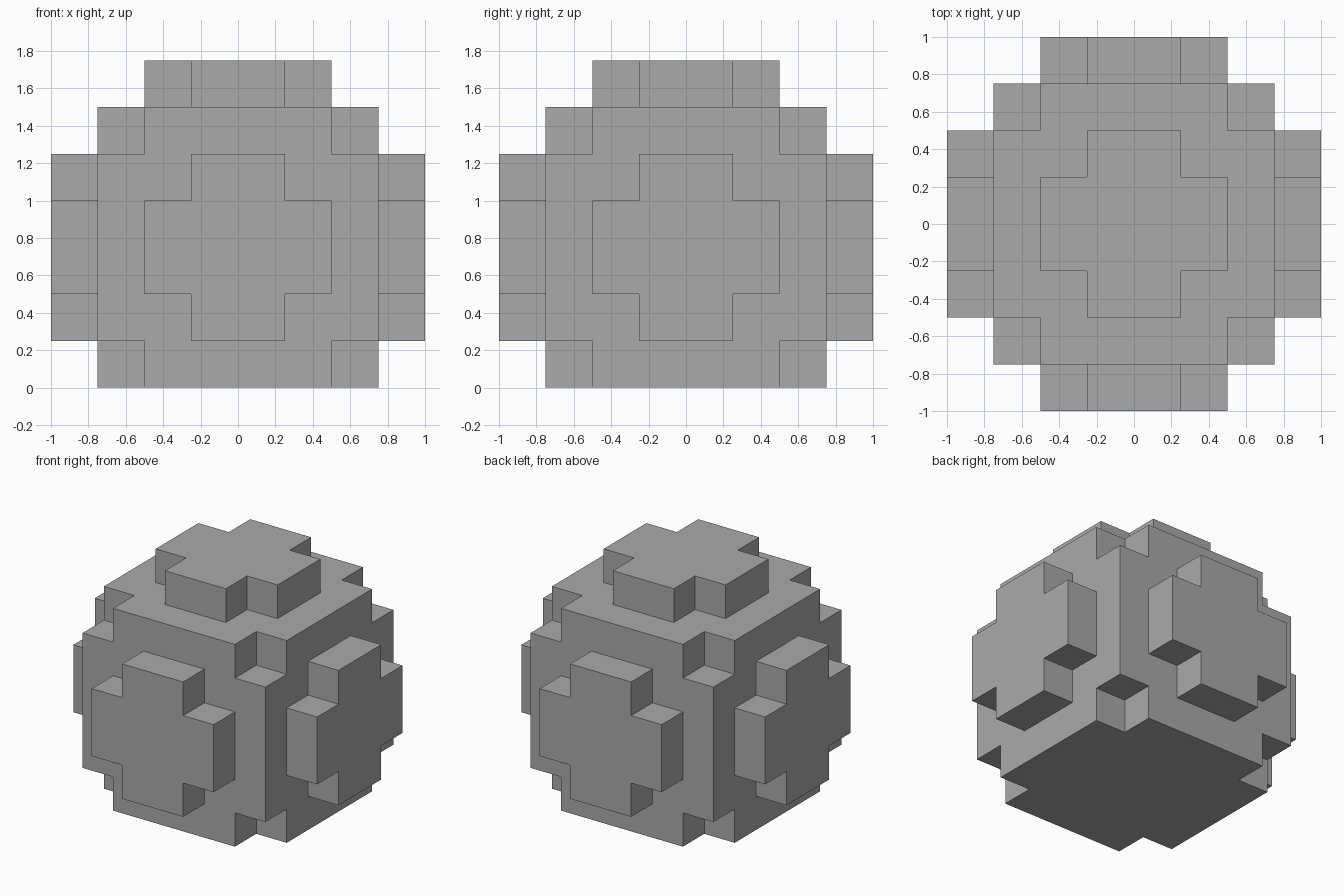
import bpy
import bmesh
from math import pi
from mathutils import Matrix, Vector

if "Cube" in bpy.data.objects:
    bpy.data.objects.remove(bpy.data.objects["Cube"])

UNIT = 0.25              # size of one block step
HALF = 3 * UNIT          # half the core's width
CENTRE = Vector((0, 0, HALF))

GREY = (0.4, 0.4, 0.4, 1)
grey = bpy.data.materials.new("stone_grey")
grey.use_nodes = True
grey.diffuse_color = GREY
grey.node_tree.nodes["Principled BSDF"].inputs["Base Color"].default_value = GREY


def make_object(name, bm):
    bmesh.ops.recalc_face_normals(bm, faces=bm.faces)
    mesh = bpy.data.meshes.new(name)
    bm.to_mesh(mesh)
    bm.free()
    mesh.materials.append(grey)
    obj = bpy.data.objects.new(name, mesh)
    bpy.context.collection.objects.link(obj)
    return obj


# Core block
bm = bmesh.new()
bmesh.ops.create_cube(bm, size=2 * HALF, matrix=Matrix.Translation(CENTRE))
core = make_object("core_block", bm)

# Small cubes that notch all eight corners
bm = bmesh.new()
for sx in (-1, 1):
    for sy in (-1, 1):
        for sz in (-1, 1):
            corner = CENTRE + HALF * Vector((sx, sy, sz))
            bmesh.ops.create_cube(bm, size=2 * UNIT, matrix=Matrix.Translation(corner))
cutter = make_object("corner_cutter", bm)
cutter.hide_render = True

notch = core.modifiers.new("corner_notches", 'BOOLEAN')
notch.operation = 'DIFFERENCE'
notch.solver = 'EXACT'
notch.object = cutter
bpy.context.view_layer.objects.active = core
bpy.ops.object.modifier_apply(modifier=notch.name)
bpy.data.objects.remove(cutter)


# Stubby cross plate, raised one step from a core face
def cross_plate(name, rotation):
    bm = bmesh.new()
    quarter = [(2, 1), (1, 1), (1, 2)]
    outline = []
    for x, y in quarter:
        outline.append((x, y))
    for _ in range(3):
        outline += [(-y, x) for x, y in outline[-3:]]
    face = bm.faces.new([bm.verts.new((x * UNIT, y * UNIT, HALF)) for x, y in outline])
    top = bmesh.ops.extrude_face_region(bm, geom=[face])["geom"]
    bmesh.ops.translate(bm, vec=(0, 0, UNIT),
                        verts=[v for v in top if isinstance(v, bmesh.types.BMVert)])
    bm.transform(Matrix.Translation(CENTRE) @ rotation)
    make_object(name, bm)


cross_plate("top_plate", Matrix.Identity(4))
tip = Matrix.Rotation(pi / 2, 4, 'X')
for i, side in enumerate(("front", "left", "back", "right")):
    cross_plate(side + "_plate", Matrix.Rotation(i * pi / 2, 4, 'Z') @ tip)
